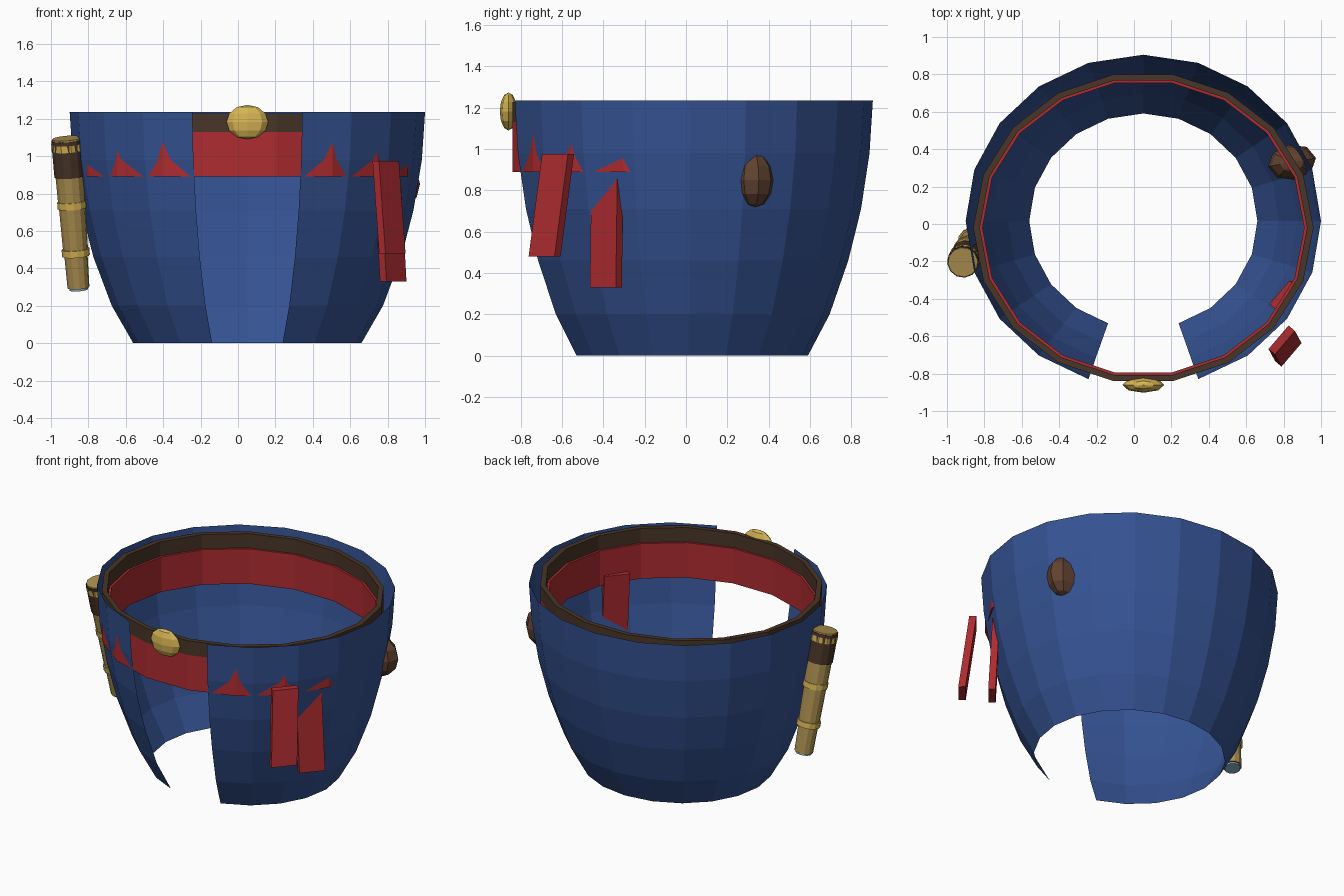
import bpy, bmesh
from math import sin, cos, pi, radians
from mathutils import Vector, Matrix

if "Cube" in bpy.data.objects:
    bpy.data.objects.remove(bpy.data.objects["Cube"])


def material(name, rgb):
    m = bpy.data.materials.new(name)
    m.diffuse_color = (*rgb, 1)
    m.use_nodes = True
    m.node_tree.nodes["Principled BSDF"].inputs["Base Color"].default_value = m.diffuse_color
    return m


BLUE = material("blue cloth", (0.035, 0.085, 0.29))
RED = material("red cloth", (0.42, 0.025, 0.03))
LEATHER = material("dark leather", (0.065, 0.035, 0.02))
POUCH = material("brown leather", (0.12, 0.055, 0.03))
GOLD = material("gold", (0.68, 0.46, 0.09))
BRASS = material("brass", (0.42, 0.28, 0.08))
GLASS = material("glass", (0.25, 0.45, 0.58))


def finish(name, bm, mat):
    me = bpy.data.meshes.new(name)
    bm.to_mesh(me)
    bm.free()
    ob = bpy.data.objects.new(name, me)
    bpy.context.collection.objects.link(ob)
    me.materials.append(mat)
    return ob


def lathe(name, profile, angles, centre, mat, close_loop=False, close_profile=False):
    """Sweep (rx, ry, z) points around an ellipse through the given angles."""
    bm = bmesh.new()
    rows = [[bm.verts.new((centre[0] + rx * cos(a), centre[1] + ry * sin(a), z))
             for rx, ry, z in profile] for a in angles]
    n, p = len(rows), len(profile)
    for i in range(n if close_loop else n - 1):
        a, b = rows[i], rows[(i + 1) % n]
        for j in range(p if close_profile else p - 1):
            k = (j + 1) % p
            bm.faces.new((a[j], b[j], b[k], a[k]))
    return finish(name, bm, mat)


def ellipsoid(name, loc, scale, seg, rings, mat, turn=0):
    bm = bmesh.new()
    m = (Matrix.Translation(loc) @ Matrix.Rotation(turn, 4, 'Z')
         @ Matrix.Diagonal((*scale, 1)))
    bmesh.ops.create_uvsphere(bm, u_segments=seg, v_segments=rings, radius=1, matrix=m)
    return finish(name, bm, mat)


def tube(name, start, end, r1, r2, mat, seg=12):
    """Capped cone between two points."""
    d = end - start
    bm = bmesh.new()
    m = Matrix.Translation((start + end) / 2) @ d.to_track_quat('Z', 'Y').to_matrix().to_4x4()
    bmesh.ops.create_cone(bm, cap_ends=True, segments=seg, radius1=r1, radius2=r2,
                          depth=d.length, matrix=m)
    return finish(name, bm, mat)


def strip(name, top, bottom, across, width, thick, mat):
    """Flat slab hanging from one point to another."""
    side = Vector(across).normalized() * width / 2
    out = Vector((across[1], -across[0], 0)).normalized() * thick / 2
    bm = bmesh.new()
    rings = [[bm.verts.new(Vector(c) + side * s + out * o)
              for s, o in ((-1, -1), (1, -1), (1, 1), (-1, 1))] for c in (bottom, top)]
    bm.faces.new(rings[0])
    bm.faces.new(rings[1])
    for i in range(4):
        j = (i + 1) % 4
        bm.faces.new((rings[0][i], rings[0][j], rings[1][j], rings[1][i]))
    bmesh.ops.recalc_face_normals(bm, faces=bm.faces)
    return finish(name, bm, mat)


# Coat skirt: a 20-sided thin shell, open over two sides at the front
coat = [(0.61, 0.575, 0), (0.725, 0.68, 0.2), (0.823, 0.77, 0.46),
        (0.888, 0.832, 0.71), (0.933, 0.873, 0.98), (0.95, 0.889, 1.235)]
lathe("coat_skirt", coat, [radians(-72 + 18 * i) for i in range(19)], (0.05, 0.016), BLUE)

# Sash and belt: 18-sided bands stacked inside the coat
ring = [radians(-80 + 20 * i) for i in range(18)]
for name, inner, z0, z1, mat in (("sash", 0.86, 0.89, 1.13, RED),
                                 ("belt", 0.875, 1.13, 1.228, LEATHER)):
    ri = inner * 0.915
    section = [(0.91, 0.833, z0), (0.91, 0.833, z1), (inner, ri, z1), (inner, ri, z0)]
    lathe(name, section, ring, (0.05, -0.02), mat, True, True)

# Buckle and hip pouch
ellipsoid("buckle", (0.05, -0.86, 1.182), (0.112, 0.042, 0.092), 8, 6, GOLD)
ellipsoid("pouch", (0.845, 0.33, 0.85), (0.13, 0.095, 0.135), 8, 6, POUCH, radians(10))

# Hanging sash ends
strip("sash_end_front", (0.79, -0.62, 0.975), (0.825, -0.685, 0.48),
      (0.65, 0.76, 0), 0.165, 0.045, RED)
strip("sash_end_back", (0.795, -0.38, 0.955), (0.83, -0.388, 0.33),
      (0.65, 0.76, 0), 0.165, 0.045, RED)

# Spyglass: sections along a tilted axis, t running from lens to eyepiece
low, high = Vector((-0.852, -0.06, 0.285)), Vector((-0.915, -0.205, 1.095))
for name, t0, t1, r0, r1, mat, seg in (
        ("spyglass_lens", 0.0, 0.02, 0.05, 0.05, GLASS, 12),
        ("spyglass_small_tube", 0.015, 0.25, 0.059, 0.063, BRASS, 12),
        ("spyglass_lower_ring", 0.225, 0.27, 0.075, 0.075, GOLD, 12),
        ("spyglass_middle_tube", 0.25, 0.57, 0.067, 0.072, BRASS, 12),
        ("spyglass_middle_ring", 0.54, 0.585, 0.079, 0.079, GOLD, 12),
        ("spyglass_large_tube", 0.57, 0.76, 0.074, 0.077, BRASS, 12),
        ("spyglass_grip", 0.75, 0.99, 0.083, 0.085, LEATHER, 12),
        ("spyglass_rim", 0.92, 0.965, 0.0865, 0.0865, GOLD, 10),
        ("spyglass_cap", 0.985, 1.0, 0.082, 0.08, BRASS, 12)):
    tube(name, low.lerp(high, t0), low.lerp(high, t1), r0, r1, mat, seg)
